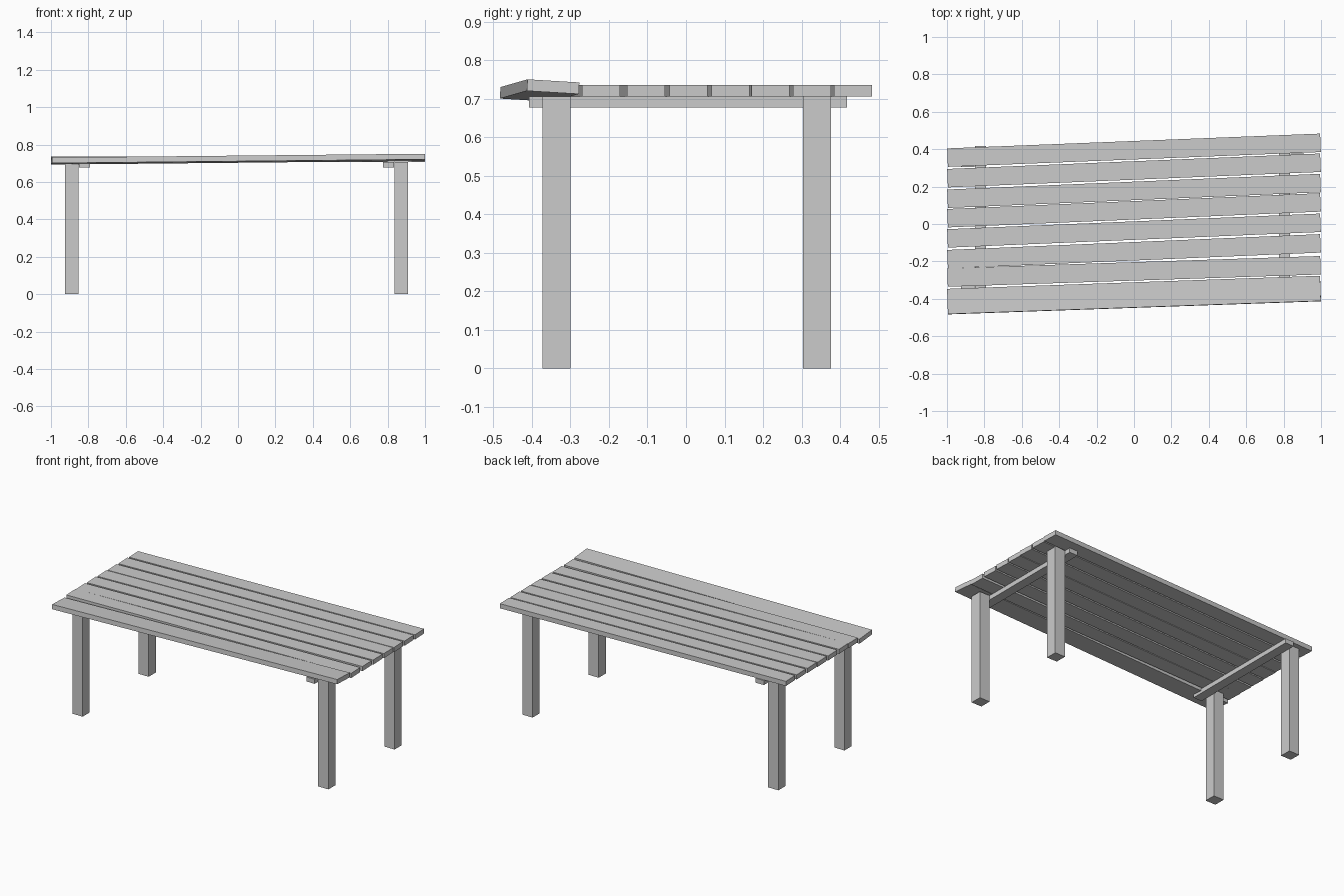
import bpy
from mathutils import Matrix, Vector

if "Cube" in bpy.data.objects:
    bpy.data.objects.remove(bpy.data.objects["Cube"])


def box(name, size, center, rot=None):
    bpy.ops.mesh.primitive_cube_add(size=1)
    ob = bpy.context.object
    ob.name = name
    m = Matrix.LocRotScale(Vector(center), None, None)
    if rot:
        m = m @ rot.to_4x4()
    ob.data.transform(m @ Matrix.Diagonal((*size, 1)))
    return ob


def plank(name, left, right, width, roll=0.0):
    """Board running between two end centres, rolled so its front edge lifts."""
    a, b = Vector(left), Vector(right)
    along = (b - a).normalized()
    across = Vector((0, 1, roll))
    across = (across - along * across.dot(along)).normalized()
    rot = Matrix((along, across, along.cross(across))).transposed()
    box(name, ((b - a).length, width, 0.03), (a + b) / 2, rot)


# Table top boards: centre y at left end and right end, slightly uneven
ENDS = [(0.355, 0.434), (0.245, 0.3275), (0.135, 0.219), (0.031, 0.1155),
        (-0.077, 0.0065), (-0.188, -0.1035), (-0.286, -0.2205)]
for i, (yl, yr) in enumerate(ENDS):
    plank(f"top_board_{i + 1}", (-0.997, yl, 0.721), (0.997, yr, 0.721), 0.0985)

# Wider, loose front board, tilted
plank("front_board", (-0.997, -0.415, 0.7115), (0.997, -0.345, 0.7315), 0.135, -0.06)

# Cross bars under the top
for side, x in (("left", -0.82), ("right", 0.805)):
    box(f"{side}_cross_bar", (0.06, 0.826, 0.029), (x, 0.005, 0.692))

# Legs
for side, x in (("left", -0.889), ("right", 0.872)):
    for end, y in (("front", -0.336), ("back", 0.340)):
        box(f"{end}_{side}_leg", (0.073, 0.073, 0.706), (x, y, 0.353))
